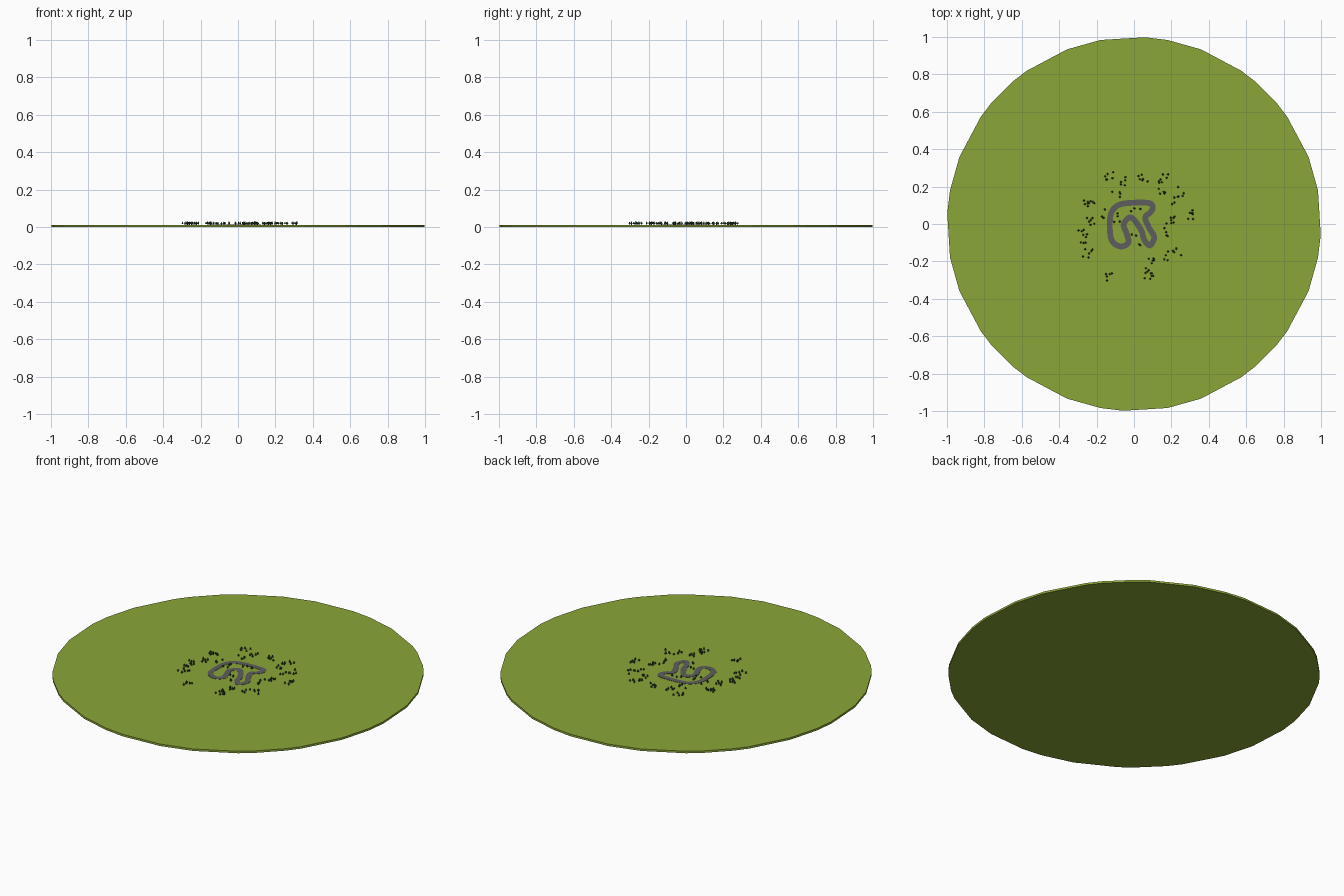
import bpy, bmesh, math, random
from mathutils import Vector, Matrix

if "Cube" in bpy.data.objects:
    bpy.data.objects.remove(bpy.data.objects["Cube"])

random.seed(4)
GROUND = 0.012


def material(name, rgb):
    m = bpy.data.materials.new(name)
    m.diffuse_color = (*rgb, 1)
    m.use_nodes = True
    m.node_tree.nodes["Principled BSDF"].inputs["Base Color"].default_value = m.diffuse_color
    return m


def add_object(name, mesh):
    ob = bpy.data.objects.new(name, mesh)
    bpy.context.collection.objects.link(ob)
    return ob


def mesh_from(bm, name, *mats):
    bmesh.ops.recalc_face_normals(bm, faces=bm.faces)
    me = bpy.data.meshes.new(name)
    bm.to_mesh(me)
    bm.free()
    for m in mats:
        me.materials.append(m)
    return me


grass = material("grass", (0.26, 0.38, 0.04))
asphalt = material("asphalt", (0.11, 0.11, 0.11))
leaf = material("leaf", (0.02, 0.07, 0.025))
bark = material("bark", (0.08, 0.045, 0.02))

# Grass disc with slightly uneven rim, the same in each quadrant
bm = bmesh.new()
rim = []
for q in range(4):
    for a in (-3.3, 10.3, 21, 35, 40, 50, 55, 69, 79.7):
        t = math.radians(a + 90 * q)
        rim.append(bm.verts.new((math.cos(t), math.sin(t), 0)))
base = bm.faces.new(rim)
ext = bmesh.ops.extrude_face_region(bm, geom=[base], use_keep_orig=True)
for v in ext["geom"]:
    if isinstance(v, bmesh.types.BMVert):
        v.co.z = GROUND
add_object("grass_disc", mesh_from(bm, "grass_disc", grass))

# Winding closed road: smooth centre line turned into a thin ribbon
path = [(-.075, -.12), (-.122, -.08), (-.128, .03), (-.105, .085), (-.05, .11),
        (.075, .113), (.1, .09), (.088, .062), (.06, .035), (.08, -.02),
        (.108, -.07), (.085, -.115), (.055, -.085), (.037, -.03),
        (-.015, .035), (-.055, 0), (-.04, -.05), (-.03, -.1)]
pts = [Vector((*p, 0)) for p in path]
n, steps, half = len(pts), 6, 0.0155
line = []
for i in range(n):
    a, b, c, d = (pts[(i + k) % n] for k in (-1, 0, 1, 2))
    for s in range(steps):
        t = s / steps
        line.append(0.5 * (2 * b + (c - a) * t + (2 * a - 5 * b + 4 * c - d) * t * t
                           + (3 * b - a - 3 * c + d) * t ** 3))
bm = bmesh.new()
rings = []
for i, p in enumerate(line):
    d = (line[(i + 1) % len(line)] - line[i - 1]).normalized()
    side = Vector((-d.y, d.x, 0)) * half
    rings.append([bm.verts.new(p + side * s + Vector((0, 0, z)))
                  for s, z in ((-1, GROUND - .001), (-1, GROUND + .0015),
                               (1, GROUND + .0015), (1, GROUND - .001))])
for i, r in enumerate(rings):
    r2 = rings[(i + 1) % len(rings)]
    for k in range(3):
        bm.faces.new((r[k], r2[k], r2[k + 1], r[k + 1]))
add_object("road", mesh_from(bm, "road", asphalt))

# Pine tree: short trunk and two stacked foliage cones
bm = bmesh.new()
for z, h, r1, r2, mat in ((0, .006, .0012, .0012, 1), (.004, .009, .0055, .0015, 0),
                          (.010, .009, .0042, 0, 0)):
    old = set(bm.faces)
    bmesh.ops.create_cone(bm, cap_ends=True, segments=6, radius1=r1, radius2=r2,
                          depth=h, matrix=Matrix.Translation((0, 0, z + h / 2)))
    for f in set(bm.faces) - old:
        f.material_index = mat
tree_mesh = mesh_from(bm, "pine_tree", leaf, bark)

# Loose groves around and inside the road: x, y, number of trees
groves = [(-.13, .26, 6), (-.07, .23, 5), (.05, .25, 6), (.16, .24, 8), (.25, .17, 5),
          (.23, .12, 4), (.29, .05, 7), (.19, .03, 7), (.16, .17, 5), (.23, -.15, 5),
          (.18, -.17, 4), (.08, -.27, 9), (.09, -.21, 6), (-.14, -.275, 5),
          (-.25, -.16, 6), (-.26, -.08, 7), (-.24, .1, 9), (-.24, .01, 6),
          (-.28, -.01, 3), (-.17, .06, 4), (-.09, .15, 4), (0, -.09, 5), (.01, .07, 4),
          (-.08, .03, 4), (.18, -.04, 4)]
for x, y, count in groves:
    for _ in range(count):
        p = Vector((x + random.uniform(-.028, .028), y + random.uniform(-.028, .028), 0))
        for _try in range(20):
            if min((p - q).length for q in line) > half + .006:
                break
            p = Vector((x + random.uniform(-.035, .035), y + random.uniform(-.035, .035), 0))
        ob = add_object("pine_tree", tree_mesh)
        ob.location = (p.x, p.y, GROUND)
        ob.rotation_euler.z = random.uniform(0, 6)
        ob.scale = (1, 1, random.uniform(.8, 1.05))
